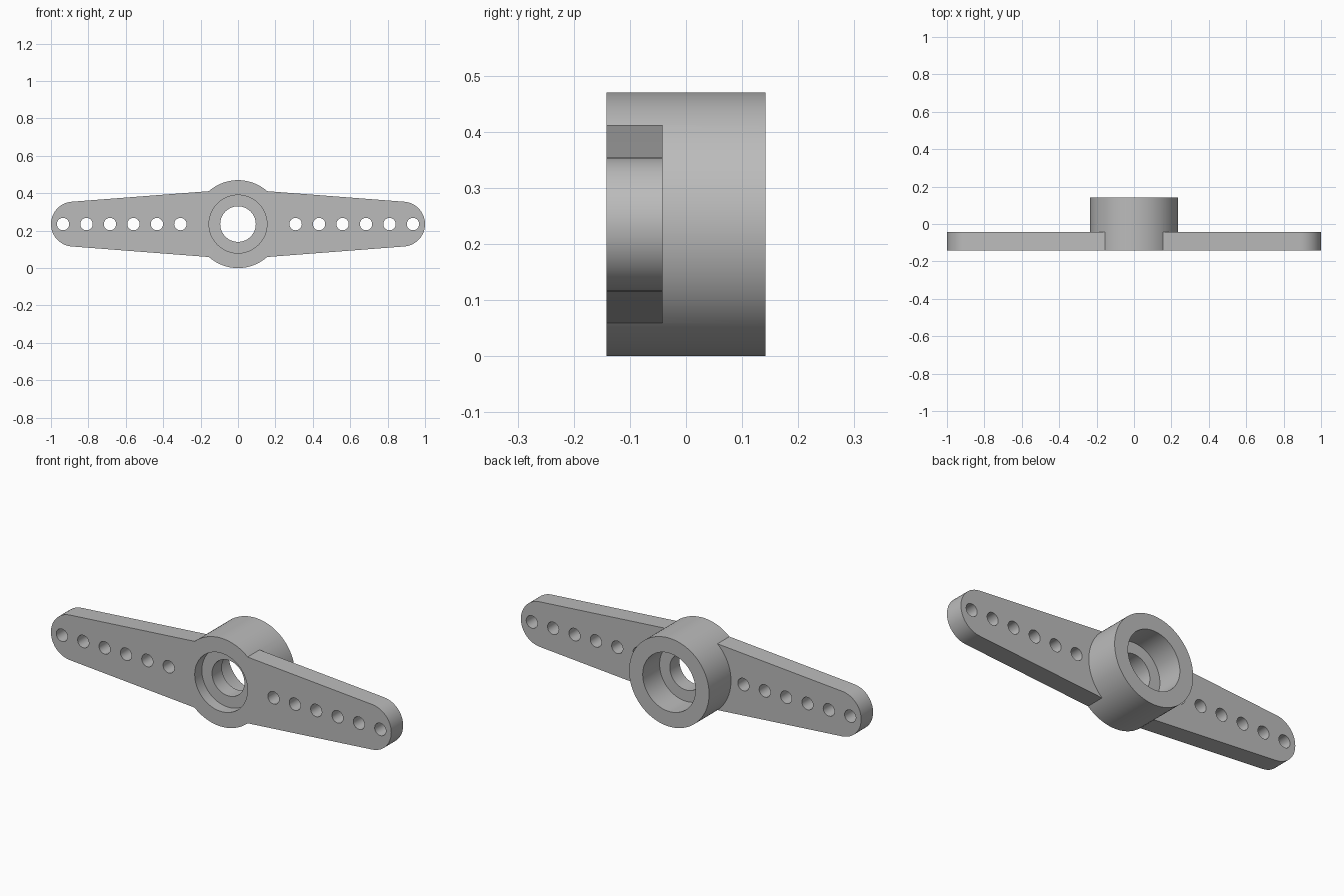
import bpy, bmesh, math
from mathutils import Vector

if "Cube" in bpy.data.objects:
    bpy.data.objects.remove(bpy.data.objects["Cube"], do_unlink=True)

AXIS_Z = 0.235            # height of the hub axis
FRONT, BACK = -0.142, 0.142
ARM_BACK = -0.042

# One plain grey for the whole part
grey = bpy.data.materials.new("plain_grey")
grey.use_nodes = True
colour = (0.5, 0.5, 0.5, 1)
grey.diffuse_color = colour
grey.node_tree.nodes["Principled BSDF"].inputs["Base Color"].default_value = colour


def loft(bm, rings):
    """Close a solid through a list of matching point rings."""
    loops = [[bm.verts.new(p) for p in ring] for ring in rings]
    for a, b in zip(loops, loops[1:]):
        for i in range(len(a)):
            j = (i + 1) % len(a)
            bm.faces.new((a[i], a[j], b[j], b[i]))
    bm.faces.new(loops[0])
    bm.faces.new(loops[-1])


def circle(x, y, radius, sides):
    steps = [2 * math.pi * i / sides for i in range(sides)]
    return [Vector((x + radius * math.cos(t), y, AXIS_Z + radius * math.sin(t))) for t in steps]


def finish(name, bm):
    bmesh.ops.recalc_face_normals(bm, faces=bm.faces)
    mesh = bpy.data.meshes.new(name)
    bm.to_mesh(mesh)
    bm.free()
    mesh.materials.append(grey)
    obj = bpy.data.objects.new(name, mesh)
    bpy.context.collection.objects.link(obj)
    return obj


def combine(target, other, operation):
    mod = target.modifiers.new(operation.title(), 'BOOLEAN')
    mod.operation = operation
    mod.solver = 'EXACT'
    mod.object = other
    bpy.context.view_layer.objects.active = target
    bpy.ops.object.modifier_apply(modifier=mod.name)
    bpy.data.objects.remove(other, do_unlink=True)


# Hub barrel
bm = bmesh.new()
loft(bm, [circle(0, y, 0.235, 96) for y in (FRONT, BACK)])
horn = finish("double_arm_horn", bm)

# Tapered arms with rounded tips
half = [(0.155, -0.176)]
for i in range(25):
    t = math.radians(-86 + 172 * i / 24)
    half.append((0.88 + 0.12 * math.cos(t), 0.12 * math.sin(t)))
half.append((0.155, 0.176))
outline = half + [(-x, -z) for x, z in half]
bm = bmesh.new()
loft(bm, [[Vector((x, y, AXIS_Z + z)) for x, z in outline] for y in (FRONT, ARM_BACK)])
combine(horn, finish("arm_plate", bm), 'UNION')

# Stepped bore: front screw recess, narrow web hole, deep rear socket
bm = bmesh.new()
steps = [(FRONT - 0.05, 0.155), (-0.082, 0.155), (-0.082, 0.095),
         (0.0, 0.095), (0.0, 0.155), (BACK + 0.05, 0.155)]
loft(bm, [circle(0, y, r, 80) for y, r in steps])
combine(horn, finish("bore_cutter", bm), 'DIFFERENCE')

# Row of six link holes in each arm
bm = bmesh.new()
for side in (-1, 1):
    for i in range(6):
        x = side * (0.308 + 0.1255 * i)
        loft(bm, [circle(x, y, 0.033, 32) for y in (FRONT - 0.05, ARM_BACK + 0.05)])
combine(horn, finish("hole_cutter", bm), 'DIFFERENCE')

# Smooth the round walls, keep the edges crisp
bpy.ops.object.select_all(action='DESELECT')
horn.select_set(True)
bpy.context.view_layer.objects.active = horn
bpy.ops.object.shade_smooth_by_angle(angle=math.radians(30))
